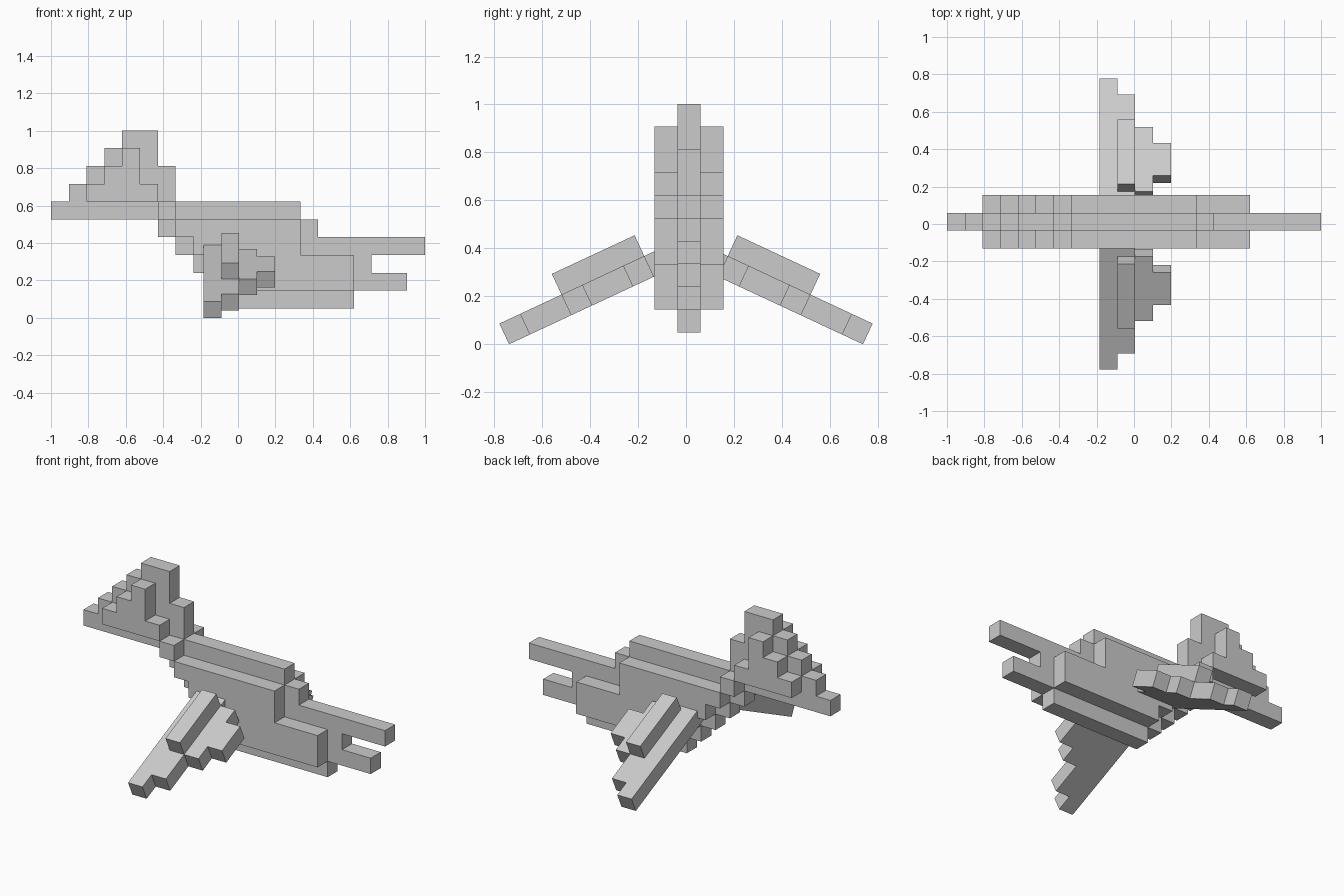
import bpy, bmesh
from math import radians, sin, cos
from mathutils import Vector

if "Cube" in bpy.data.objects:
    bpy.data.objects.remove(bpy.data.objects["Cube"])

V = 2 / 21                      # cube size of the blocky grid
X, Y, Z = Vector((V, 0, 0)), Vector((0, V, 0)), Vector((0, 0, V))
MID_Y = 0.0125                  # centre plane of the body layers


def slab(name, pts, origin, a, b, depth):
    """Extrude a stepped profile given in grid steps along a and b."""
    bm = bmesh.new()
    face = bm.faces.new([bm.verts.new(origin + a * i + b * k) for i, k in pts])
    out = bmesh.ops.extrude_face_region(bm, geom=[face])
    bmesh.ops.translate(bm, vec=depth,
                        verts=[g for g in out["geom"] if isinstance(g, bmesh.types.BMVert)])
    bmesh.ops.recalc_face_normals(bm, faces=bm.faces)
    me = bpy.data.meshes.new(name)
    bm.to_mesh(me)
    bm.free()
    ob = bpy.data.objects.new(name, me)
    bpy.context.collection.objects.link(ob)
    return ob


# Middle layer: tail fin, back, open jaws, belly
core = [(0, 5), (6, 5), (6, 4), (7, 4), (7, 3), (8, 3), (8, 2), (9, 2), (9, 1), (10, 1),
        (10, 0), (17, 0), (17, 1), (20, 1), (20, 2), (18, 2), (18, 3), (21, 3), (21, 4),
        (15, 4), (15, 5), (14, 5), (14, 6), (7, 6), (7, 8), (6, 8), (6, 10), (4, 10),
        (4, 9), (3, 9), (3, 8), (2, 8), (2, 7), (1, 7), (1, 6), (0, 6)]
# Outer layers
flank = [(7, 4), (8, 4), (8, 3), (9, 3), (9, 2), (10, 2), (10, 1), (17, 1), (17, 3),
         (14, 3), (14, 5), (7, 5)]
tail_side = [(2, 6), (6, 6), (6, 7), (5, 7), (5, 9), (4, 9), (4, 8), (3, 8), (3, 7), (2, 7)]
tail_root = [(6, 5), (7, 5), (7, 6), (6, 6)]

base = Vector((-1, MID_Y, 0.05))
slab("body_core", core, base - Y / 2, X, Z, Y)

# Side fin: flat stepped layer and raised ridge, sloping down and outward
ang = radians(25)
fin = [(0, 0), (1, 0), (1, 1), (2, 1), (2, 3), (3, 3), (3, 4), (4, 4), (4, 6),
       (3, 6), (3, 7), (2, 7), (2, 8), (0, 8)]
ridge = [(1, 3), (2, 3), (2, 7), (1, 7)]

for label, s in (("right", -1), ("left", 1)):
    start = base + Y * (s / 2)
    for part, pts in (("flank", flank), ("tail_side", tail_side), ("tail_root", tail_root)):
        slab(f"{part}_{label}", pts, start, X, Z, Y * s)
    inward = V * Vector((0, -s * cos(ang), sin(ang)))
    up = V * Vector((0, s * sin(ang), cos(ang)))
    tip = Vector((-0.184, s * 0.738, 0))
    slab(f"fin_{label}", fin, tip, X, inward, up)
    slab(f"fin_ridge_{label}", ridge, tip + up, X, inward, up)
